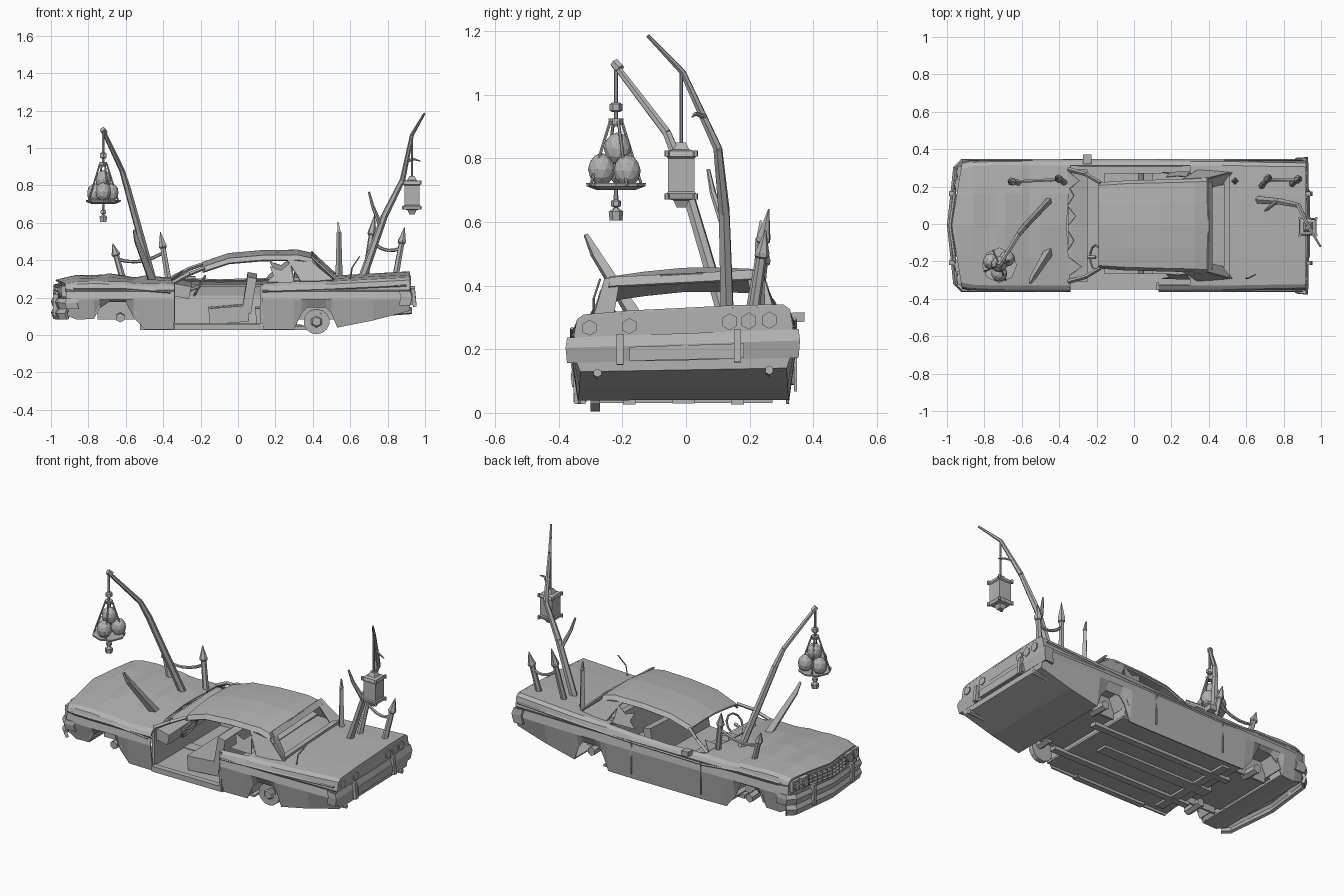
import bpy, bmesh, math
from mathutils import Vector, Matrix

cube = bpy.data.objects.get("Cube")
if cube:
    bpy.data.objects.remove(cube, do_unlink=True)
grey = bpy.data.materials.new("weathered_grey")
grey.use_nodes = True
grey.diffuse_color = (0.45, 0.45, 0.45, 1)
grey.node_tree.nodes["Principled BSDF"].inputs["Base Color"].default_value = grey.diffuse_color
parts = []

def finish(name, bm, thick=0):
    bmesh.ops.recalc_face_normals(bm, faces=bm.faces)
    mesh = bpy.data.meshes.new(name)
    bm.to_mesh(mesh)
    bm.free()
    mesh.materials.append(grey)
    ob = bpy.data.objects.new(name, mesh)
    bpy.context.scene.collection.objects.link(ob)
    if thick:
        mod = ob.modifiers.new("Thickness", "SOLIDIFY")
        mod.thickness, mod.offset = thick, -1
    parts.append(ob)

def box(name, centre, size, lean=0):
    bm = bmesh.new()
    place = Matrix.Translation(centre) @ Matrix.Rotation(lean, 4, 'Y') @ Matrix.Diagonal((*size, 1))
    bmesh.ops.create_cube(bm, size=1, matrix=place)
    finish(name, bm)

def chain(name, points, radii, sides=6, turn=0):
    """Row of round segments through the points, one radius per point."""
    bm = bmesh.new()
    points = [Vector(p) for p in points]
    for a, b, ra, rb in zip(points, points[1:], radii, radii[1:]):
        aim = (b - a).to_track_quat('Z', 'Y').to_matrix().to_4x4()
        place = Matrix.Translation((a + b) / 2) @ aim @ Matrix.Rotation(turn, 4, 'Z')
        bmesh.ops.create_cone(bm, cap_ends=True, segments=sides, radius1=ra, radius2=rb,
                              depth=(b - a).length, matrix=place)
    finish(name, bm)

def rod(name, points, start, end=None, sides=6):
    end, n = (start if end is None else end), len(points) - 1
    chain(name, points, [start + (end - start) * i / n for i in range(n + 1)], sides)

def turned(name, x, y, profile, sides=6, turn=0):
    chain(name, [(x, y, z) for z, r in profile], [r for z, r in profile], sides, turn)

def plate(name, corners, thick=0.008):
    bm = bmesh.new()
    bm.faces.new([bm.verts.new(c) for c in corners])
    finish(name, bm, thick)

def loft(name, rows, thick, keep=lambda i, k: True):
    bm = bmesh.new()
    rows = [[bm.verts.new(p) for p in row] for row in rows]
    for i, (a, b) in enumerate(zip(rows, rows[1:])):
        for k in range(len(a) - 1):
            if keep(i, k):
                bm.faces.new((a[k], b[k], b[k + 1], a[k + 1]))
    bmesh.ops.delete(bm, geom=[v for v in bm.verts if not v.link_faces], context='VERTS')
    finish(name, bm, thick)
    return rows

def bumper(name, path, low, high):
    ridge = low * .4 + high * .6
    loft(name, [[(x, y, low), (x * 1.012, y * 1.012, ridge), (x, y, high)] for x, y in path], .018)

# Body shell: x, lower edge, half width, shoulder height, centre height
stations = [
    (-.92, .11, .335, .288, .295), (-.86, .085, .348, .302, .32), (-.77, .09, .352, .305, .312),
    (-.74, .15, .352, .305, .318), (-.69, .185, .352, .30, .33), (-.60, .185, .352, .30, .312),
    (-.56, .10, .352, .292, .305), (-.50, .03, .352, .288, .318), (-.34, .028, .352, .292, .30),
    (-.10, .028, .352, .285, .285), (.13, .028, .352, .29, .29), (.30, .03, .352, .30, .31),
    (.34, .12, .352, .30, .31), (.37, .155, .352, .30, .31), (.47, .155, .352, .302, .31),
    (.50, .12, .352, .303, .31), (.53, .04, .352, .304, .312), (.72, .08, .348, .314, .322), (.92, .135, .345, .325, .33)]
rings = []
for x, low, w, top, mid in stations:
    half = [(w * .94, low), (w * 1.01, .20), (w * .985, .245), (w, .255), (w * .97, top - .015),
            (w * .91, top), (w * .48, (top + mid) / 2 + .003)]
    nose = .055 if x == -.92 else .02 if x == -.34 else 0
    section = [(-y, z) for y, z in half] + [(0, mid)] + half[::-1]
    rings.append([(x - nose * (1 - abs(y) / w), y, z) for y, z in section])

def panel(i, k):
    cabin, doorway = 8 <= i <= 10 and 5 <= k <= 8, 8 <= i <= 9 and k < 5
    return not (cabin or doorway)

loft("body_shell", rings, .008, panel)
plate("nose_panel", rings[0])
plate("tail_panel", rings[-1])
loft("boot_underside", [(r[0], r[-1]) for r in rings[-3:]], .008)
loft("front_underside", [(r[0], r[-1]) for r in rings[:3]], .008)

# Floor, sills, bulkheads and beams
for name, centre, size in (
        ("cabin_floor", (-.08, 0, .05), (.84, .64, .012)), ("rear_axle_floor", (.42, 0, .10), (.24, .42, .012)),
        ("front_bay_floor", (-.64, 0, .13), (.30, .42, .012)), ("firewall", (-.345, 0, .165), (.015, .64, .24)),
        ("rear_bulkhead", (.31, 0, .17), (.012, .62, .24)), ("open_sill", (-.10, -.325, .045), (.48, .035, .034)),
        ("door_pillar", (.125, -.325, .16), (.015, .04, .25)), ("cross_beam", (-.42, 0, .04), (.05, .56, .018)),
        ("transmission", (-.15, 0, .045), (.75, .07, .03)), ("wing_mirror", (-.25, .355, .285), (.045, .05, .028)),
        ("front_door_seam", (-.34, .352, .16), (.006, .008, .19)), ("rear_door_seam", (.13, .352, .16), (.006, .008, .19)),
        ("rear_window_sill", (.495, 0, .315), (.03, .54, .018)), ("plate_recess", (.934, .01, .19), (.016, .36, .045))):
    box(name, centre, size)

# Wheel wells, hubs and the one bare wheel
for s in (-1, 1):
    box("chassis_beam", (-.05, .17 * s, .038), (.95, .04, .022))
    for x, end in ((-.65, "front"), (.42, "rear")):
        box(end + "_wheel_tub", (x, .21 * s, .15), (.2, .012, .13))
        box(end + "_wheel_liner", (x, .275 * s, .205), (.16, .13, .01))
        for side in (-1, 1):
            box(end + "_liner_slope", (x + .09 * side, .275 * s, .165), (.012, .13, .10), -.4 * side)
        rod(end + "_hub", [(x + .02, .18 * s, .10), (x + .02, .295 * s, .095)], .026)
    rod("tail_pipe", [(.80, .27 * s, .12), (.93, .27 * s, .13)], .014)
rod("bare_wheel", [(.42, -.262, .074), (.42, -.292, .074)], .07, sides=14)
rod("wheel_cap", [(.42, -.29, .074), (.42, -.302, .074)], .035, .025)

# Cabin roof with open rear window, and broken glass
ribs = [(-.19, .385, .23), (-.05, .432, .24), (.13, .448, .245), (.32, .450, .25), (.40, .432, .255)]
arch = [(-1, -.035), (-.93, -.01), (-.5, 0), (0, .006), (.5, 0), (.93, -.01), (1, -.035)]
loft("roof", [[(x, w * u, z + d) for u, d in arch] for x, z, w in ribs], .012)
plate("rear_header", [(.39, -.23, .433), (.39, .23, .433), (.415, .235, .405), (.415, -.235, .405)])
for s in (-1, 1):
    plate("rear_pillar", [(.26, .25 * s, .418), (.40, .256 * s, .40), (.51, .285 * s, .31),
                          (.34, .30 * s, .295), (.31, .28 * s, .345)], .012)
    plate("rear_pillar_return", [(.39, .25 * s, .43), (.39, .20 * s, .435), (.47, .22 * s, .315), (.52, .285 * s, .31)])
    rod("windscreen_pillar", [(-.35, .30 * s, .292), (-.26, .275 * s, .34), (-.18, .228 * s, .37)], .012, .01, 4)
    plate("glass_shard", [(.15, .285 * s, .295), (.19, .278 * s, .33), (.17, .26 * s, .38), (.23, .265 * s, .36),
                          (.28, .262 * s, .40), (.30, .29 * s, .295)], .004)
for y, rise in ((-.22, .07), (-.08, .03), (.05, .04), (.16, .03), (.24, .06)):
    plate("windscreen_shard", [(-.35, y - .05, .295), (-.35, y + .05, .295), (-.35 + rise, y, .295 + rise * .6)], .004)

# Seats, dashboard and steering wheel
for x, row in ((-.05, "front"), (.20, "rear")):
    box(row + "_seat_base", (x, .01, .11), (.21, .54, .09), -.08)
    box(row + "_seat_back", (x + .11, .01, .22), (.05, .54, .2), .16)
box("dashboard", (-.30, 0, .245), (.09, .60, .07), .2)
hub = Vector((-.205, -.17, .27))
turns = [i * math.tau / 10 for i in range(11)]
rod("steering_wheel", [hub + Vector((.03 * math.sin(a), .065 * math.cos(a), .055 * math.sin(a))) for a in turns], .006)
rod("steering_column", [(-.29, -.17, .235), hub], .01)

# Bumpers, guards, lamps and grille
front = [(-.85, -.352), (-.915, -.35), (-.955, -.31), (-.988, 0), (-.955, .31), (-.915, .35), (-.85, .352)]
bumper("front_bumper_upper", front, .145, .205)
bumper("front_bumper_lower", front[1:-1], .085, .145)
bumper("rear_bumper", [(.86, -.36), (.92, -.366), (.927, 0), (.92, .362), (.86, .358)], .165, .25)
for y in (-.2, .17):
    box("rear_guard", (.94, y, .205), (.02, .022, .10), -.1)
    box("front_guard", (-.975, y, .165), (.028, .025, .12))
for y in (-.295, -.17, .145, .205, .27):
    rod("tail_lamp", [(.916, y, .28), (.926, y, .28)], .026)
for y in (-.285, -.215, .215, .285):
    x = -.975 + .164 * abs(y)
    box("lamp_frame", (x, y, .245), (.03, .066, .062))
    rod("head_lamp", [(x - .01, y, .245), (x - .022, y, .245)], .026, sides=8)
for z in (.215, .235, .255):
    bumper("grille_bar", [(-.955, -.17), (-.98, 0), (-.955, .17)], z, z + .008)
for i in range(-4, 5):
    box("grille_upright", (-.978 + abs(i) * .006, i * .04, .24), (.018, .006, .06))

# Side trim
wave = [(-.88, .262), (-.6, .262), (-.36, .24), (.13, .246), (.45, .258), (.90, .28)]
for s, run in ((-1, wave[:3]), (-1, wave[3:]), (1, wave)):
    rod("side_trim", [(x, .35 * s, z) for x, z in run], .006, sides=4)

# Whole car leans a little to one side
for ob in parts:
    for v in ob.data.vertices:
        v.co.z += .17 * v.co.y * min(.3, max(0, v.co.z - .03))
        v.co.y -= .008

# Crooked poles and branches
rod("front_pole", [(-.45, .13, .27), (-.59, -.02, .78), (-.62, -.06, .88), (-.72, -.22, 1.09)], .022, .011)
rod("front_pole_tip", [(-.712, -.207, 1.08), (-.725, -.225, 1.10)], .016)
rod("rear_pole", [(.66, .13, .29), (.78, .12, .63), (.88, .10, .83), (.93, -.01, 1.07), (.997, -.12, 1.185)], .023, .006)
rod("rear_pole_branch", [(.76, .12, .59), (.72, .085, .69), (.70, .07, .765)], .014, .006)
rod("rear_pole_twig", [(.90, .06, .93), (.94, .03, .94), (.975, .02, .93)], .009, .003)
rod("rear_stake", [(.54, .23, .29), (.54, .23, .55), (.535, .235, .605)], .02, .004, 4)
rod("leaning_plank", [(-.45, -.14, .27), (-.54, -.285, .50), (-.555, -.315, .56)], .027, .008, 4)
rod("bent_aerial", [(.60, -.29, .30), (.61, -.29, .36), (.65, -.27, .42)], .004, sides=4)

# Spiked fence posts joined by sagging rails
for pair in ((((-.61, .22, .28), (-.67, .23, .49)), ((-.37, .22, .28), (-.415, .25, .55))),
             (((.68, .20, .30), (.73, .26, .64)), ((.84, .21, .30), (.89, .25, .575)))):
    ends = []
    for foot, tip in pair:
        stops = [Vector(foot).lerp(Vector(tip), t) for t in (0, .6, .68, .70, .75, .77, 1)]
        chain("fence_post", stops, [.018, .016, .016, .023, .023, .02, .002])
        ends.append(stops[1])
    rod("fence_rail", [ends[0].lerp(ends[1], t / 5) - Vector((0, 0, .0048 * t * (5 - t))) for t in range(6)], .009)

# Hanging lantern
lx, ly = .93, -.015
rod("lantern_rod", [(lx, ly, 1.07), (lx, ly, .83)], .006)
turned("lantern", lx, ly, [(.645, .02), (.668, .035), (.672, .06), (.69, .066), (.695, .058), (.80, .058), (.805, .066),
                           (.823, .06), (.828, .035), (.85, .02)], 4, math.pi / 4)
for dx, dy in ((-1, -1), (-1, 1), (1, -1), (1, 1)):
    for z in (.68, .815):
        turned("lantern_knob", lx + .045 * dx, ly + .045 * dy, [(z - .01, .008), (z + .01, .008)])

# Hanging basket of stones
bx, by = -.72, -.22
rod("basket_chain", [(bx, by, 1.09), (bx, by, .90)], .007)
turned("chain_link", bx, by, [(.945, .012), (.95, .02), (.97, .02), (.975, .012)])
turned("basket_crown", bx, by, [(.905, .02), (.925, .024)])
turned("basket_tray", bx, by, [(.70, .06), (.712, .092), (.722, .094)], 8)
turned("basket_beads", bx, by, [(.70, .006), (.67, .008), (.665, .016), (.65, .016), (.645, .006), (.632, .023), (.605, .02)])
for i, (dx, dy, z) in enumerate(((.04, .035, .76), (-.045, .02, .76), (0, -.045, .765), (0, .005, .83))):
    c, s = math.cos(i * math.pi / 2 + .4), math.sin(i * math.pi / 2 + .4)
    rod("basket_strut", [(bx + .02 * c, by + .02 * s, .915), (bx + .087 * c, by + .087 * s, .715)], .005)
    bm = bmesh.new()
    place = Matrix.Translation((bx + dx, by + dy, z)) @ Matrix.Diagonal((1, 1, 1.2, 1))
    bmesh.ops.create_icosphere(bm, subdivisions=2, radius=.043, matrix=place)
    finish("basket_stone", bm)
